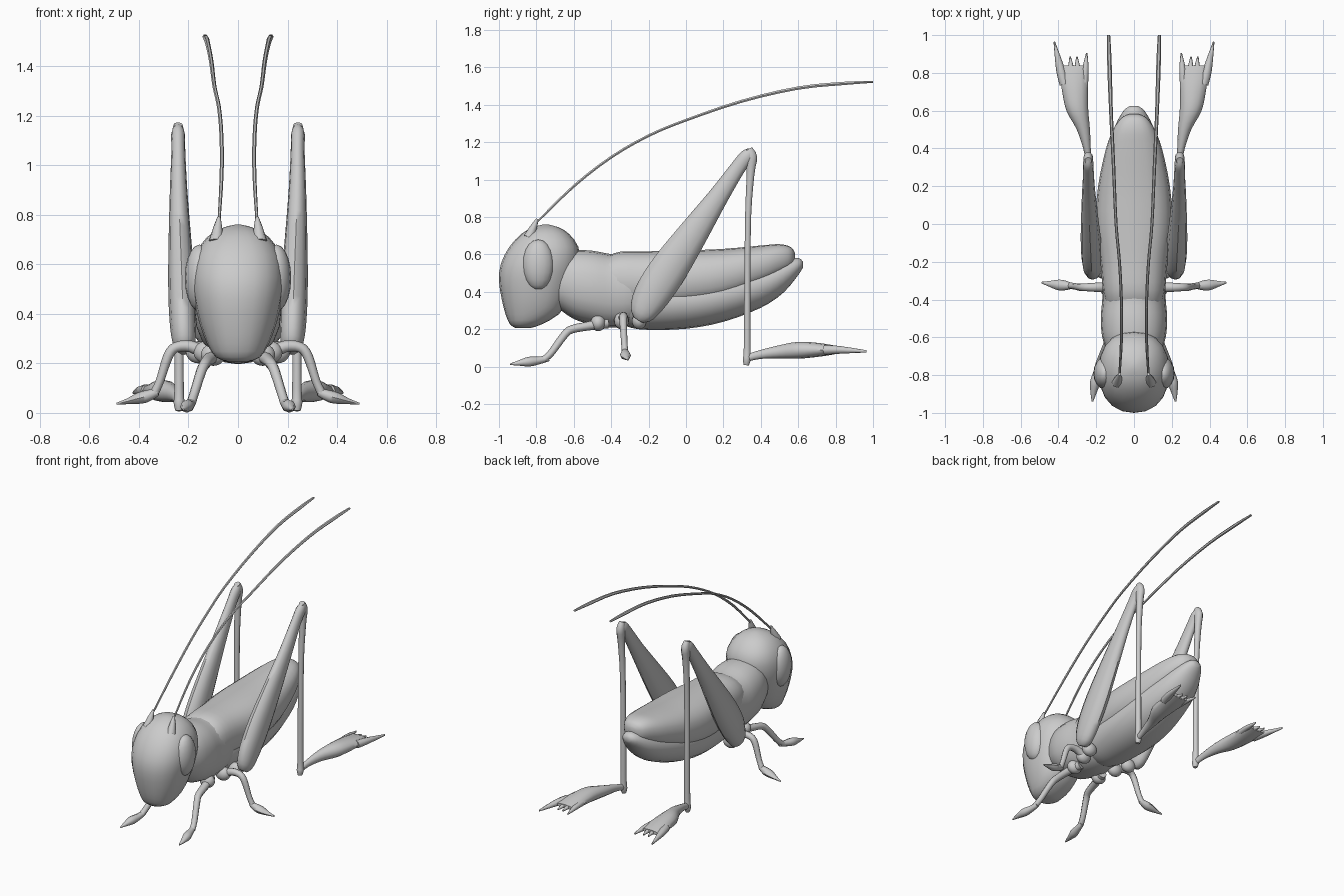
import bpy, bmesh, math
from mathutils import Vector


def smooth_rows(rows, steps):
    """Catmull-Rom through the given rows of numbers."""
    out, n = [], len(rows)
    for i in range(n - 1):
        p = [rows[max(0, min(n - 1, i + k))] for k in (-1, 0, 1, 2)]
        for s in range(steps):
            t = s / steps
            out.append([0.5 * (2 * b + (c - a) * t + (2 * a - 5 * b + 4 * c - d) * t * t
                               + (3 * b - a - 3 * c + d) * t ** 3) for a, b, c, d in zip(*p)])
    return out + [list(rows[-1])]


def loft(name, rows, axis=None, ref=(1, 0, 0), sides=12, steps=3, power=2.0, mirror=False):
    """Skin of elliptical rings; row = (x, y, z, radius along ref, other radius)."""
    rows = smooth_rows(rows, steps)
    pts = [Vector(r[:3]) for r in rows]
    bm, rings = bmesh.new(), []
    for i, r in enumerate(rows):
        tan = Vector(axis) if axis else (pts[min(i + 1, len(pts) - 1)] - pts[max(i - 1, 0)]).normalized()
        u = Vector(ref)
        u = (u - tan * u.dot(tan)).normalized()
        v = tan.cross(u)
        ring = []
        for k in range(sides):
            a = 2 * math.pi * k / sides
            c, s = math.cos(a), math.sin(a)
            c = math.copysign(abs(c) ** (2 / power), c)
            s = math.copysign(abs(s) ** (2 / power), s)
            ring.append(bm.verts.new(pts[i] + u * c * max(r[3], .002) + v * s * max(r[4], .002)))
        rings.append(ring)
    for a, b in zip(rings, rings[1:]):
        for k in range(sides):
            j = (k + 1) % sides
            bm.faces.new((a[k], a[j], b[j], b[k]))
    bm.faces.new(rings[0])
    bm.faces.new(rings[-1])
    return finish(name, bm, mirror)


def finish(name, bm, mirror):
    bmesh.ops.recalc_face_normals(bm, faces=bm.faces)
    me = bpy.data.meshes.new(name)
    bm.to_mesh(me)
    bm.free()
    ob = bpy.data.objects.new(name, me)
    bpy.context.collection.objects.link(ob)
    bpy.ops.object.select_all(action='DESELECT')
    ob.select_set(True)
    bpy.context.view_layer.objects.active = ob
    bpy.ops.object.shade_smooth_by_angle(angle=math.radians(50))
    if mirror:
        mod = ob.modifiers.new("Mirror", 'MIRROR')
        mod.use_mirror_merge = False
    return ob


def body(name, rows, **kw):
    """Loft along y; row = (y, top z, bottom z, half width)."""
    return loft(name, [(0, y, (t + b) / 2, w, (t - b) / 2) for y, t, b, w in rows],
                axis=(0, 1, 0), sides=20, **kw)


def ball(name, loc, scale, mirror=True):
    bm = bmesh.new()
    bmesh.ops.create_uvsphere(bm, u_segments=16, v_segments=10, radius=1)
    for v in bm.verts:
        v.co = Vector(loc) + Vector([a * b for a, b in zip(v.co, scale)])
    return finish(name, bm, mirror)


# Head: stacked rings from chin to crown (z, front y, back y, half width)
head = [(.207, -.91, -.83, .04), (.225, -.94, -.775, .09), (.28, -.965, -.68, .125),
        (.36, -.985, -.63, .155), (.46, -1.0, -.595, .178), (.55, -.99, -.57, .187),
        (.64, -.945, -.575, .172), (.71, -.88, -.625, .125), (.745, -.82, -.68, .07),
        (.76, -.765, -.735, .015)]
loft("head", [(0, (f + b) / 2, z, w, (b - f) / 2) for z, f, b, w in head],
     axis=(0, 0, 1), sides=20, steps=2, power=2.25)
ball("eye", (.155, -.79, .545), (.06, .085, .135))

# Thorax, abdomen and folded wings
body("thorax", [(-.68, .60, .31, .14), (-.6, .622, .255, .168), (-.5, .62, .225, .176),
                (-.4, .602, .21, .168), (-.3, .60, .22, .165), (-.2, .58, .26, .14)], power=2.3)
body("abdomen", [(-.36, .45, .24, .1), (-.3, .5, .21, .15), (-.2, .5, .197, .165), (0, .5, .203, .18),
                 (.2, .52, .24, .172), (.4, .55, .315, .138), (.52, .575, .395, .1),
                 (.6, .582, .49, .055), (.625, .56, .53, .02)])
body("wings", [(-.42, .59, .34, .15), (-.35, .615, .31, .165), (-.2, .617, .3, .178),
               (0, .622, .31, .202), (.2, .63, .345, .19), (.4, .648, .43, .148),
               (.5, .655, .485, .11), (.56, .64, .525, .07), (.582, .61, .56, .025)], power=2.4)

# Antennae with sockets
loft("antenna_socket", [(.088, -.84, .69, .03, .03), (.082, -.815, .745, .019, .019),
                        (.077, -.795, .79, .007, .007)], sides=8, mirror=True)
loft("antenna", [(.077, -.8, .77, .006, .006), (.066, -.6, .965, .008, .008),
                 (.067, -.4, 1.12, .008, .008), (.077, -.2, 1.235, .008, .008),
                 (.095, 0, 1.318, .008, .008), (.108, .3, 1.42, .009, .009),
                 (.122, .6, 1.49, .01, .01), (.13, .85, 1.515, .012, .01),
                 (.134, 1.0, 1.523, .008, .006)], sides=6, mirror=True)

# Hind legs
loft("hind_thigh", [(.215, -.255, .25, .025, .03), (.218, -.235, .285, .046, .068),
                    (.223, -.185, .38, .054, .096), (.228, -.09, .525, .054, .1),
                    (.235, .04, .715, .045, .08), (.24, .17, .905, .035, .055),
                    (.241, .275, 1.06, .028, .041), (.242, .325, 1.125, .028, .038),
                    (.242, .35, 1.155, .016, .02)], mirror=True)
loft("hind_shin", [(.242, .335, 1.165, .018, .02), (.242, .35, 1.12, .026, .032),
                   (.242, .345, 1.03, .022, .022), (.24, .332, .8, .018, .017),
                   (.238, .328, .4, .018, .017), (.238, .327, .1, .019, .019),
                   (.238, .325, .04, .022, .022), (.238, .322, .008, .014, .014)],
     sides=10, mirror=True)
loft("hind_foot", [(.238, .32, .045, .015, .02), (.249, .4, .066, .02, .024),
                   (.268, .5, .08, .035, .035), (.3, .6, .088, .058, .045),
                   (.312, .7, .09, .068, .038), (.318, .78, .09, .072, .026),
                   (.32, .84, .09, .066, .013)], axis=(0, 1, 0), sides=12, mirror=True)
for i, (x0, x1, y1, r) in enumerate([(.368, .422, .965, .026), (.33, .338, .885, .018),
                                     (.298, .302, .885, .018), (.262, .25, .905, .019)]):
    loft(f"hind_toe_{i + 1}", [(x0, .74, .09, r, r), (x0 * .6 + x1 * .4, .82, .09, r * .9, r * .8),
                               (x1, y1, .082, .004, .006)], sides=8, mirror=True)

# Front legs: limb and foot
loft("front_leg", [(.09, -.42, .235, .03, .03), (.115, -.52, .218, .026, .024),
                   (.132, -.61, .2, .023, .022), (.148, -.65, .17, .021, .021),
                   (.178, -.72, .075, .019, .019), (.19, -.76, .038, .02, .018)],
     sides=8, mirror=True)
loft("front_foot", [(.185, -.735, .045, .015, .016), (.195, -.79, .033, .022, .021),
                    (.206, -.84, .027, .027, .026), (.214, -.89, .02, .017, .015),
                    (.22, -.94, .013, .004, .004)], sides=8, mirror=True)

# Middle legs: limb and foot
loft("middle_leg", [(.12, -.335, .235, .028, .028), (.19, -.335, .268, .025, .024),
                    (.25, -.335, .265, .021, .021), (.282, -.335, .23, .02, .02),
                    (.315, -.33, .13, .017, .017), (.34, -.326, .075, .018, .018)],
     ref=(0, 1, 0), sides=8, mirror=True)
loft("middle_foot", [(.325, -.328, .085, .014, .016), (.37, -.325, .067, .027, .024),
                     (.405, -.322, .058, .027, .022), (.445, -.317, .047, .016, .012),
                     (.49, -.31, .037, .004, .004)], ref=(0, 1, 0), sides=8, mirror=True)

# Hip joints under the thorax
for name, loc in (("front_hip", (.1, -.47, .235)), ("middle_hip", (.13, -.345, .245)),
                  ("hind_hip", (.16, -.25, .245))):
    ball(name, loc, (.05, .04, .045))
